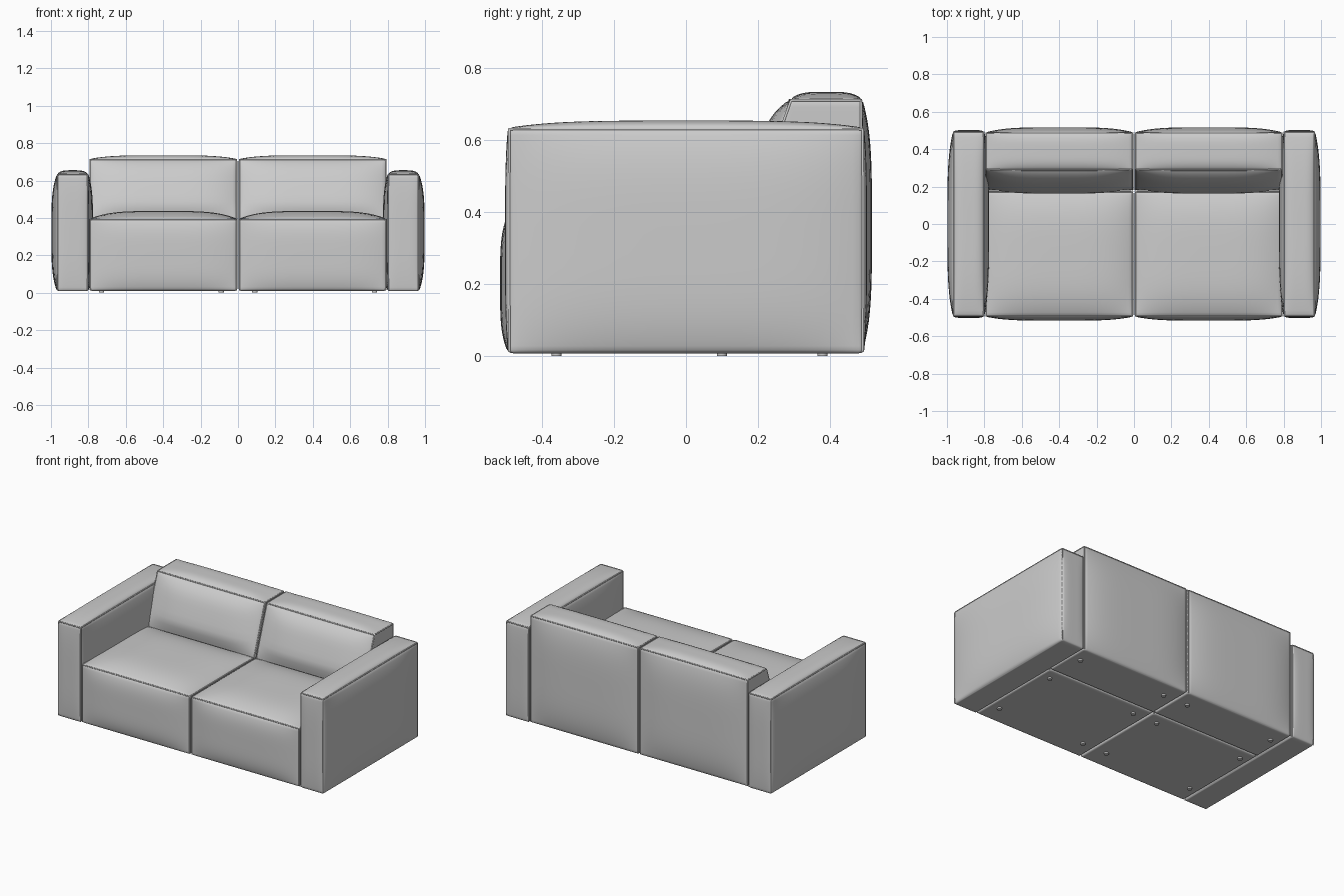
import bpy, bmesh, math
from mathutils import Vector

if "Cube" in bpy.data.objects:
    bpy.data.objects.remove(bpy.data.objects["Cube"])

R = 0.012      # edge rounding
CUTS = 25


def crown(t):
    return max(0.0, 1 - t ** 4)


def make_warp(lo, hi, neg, pos, extra=None):
    """Map the unit cube surface to a rounded, stuffed upholstery block."""
    mid = (Vector(lo) + Vector(hi)) / 2
    half = (Vector(hi) - Vector(lo)) / 2

    def warp(c):
        p = Vector([c[i] * half[i] for i in range(3)])
        inner = Vector([max(-(half[i] - R), min(half[i] - R, p[i])) for i in range(3)])
        d = p - inner
        if d.length > 1e-6:
            p = inner + d.normalized() * R
        for k in range(3):
            i, j = [a for a in range(3) if a != k]
            b = pos[k] if c[k] > 0 else neg[k]
            p[k] += c[k] * b * crown(c[i]) * crown(c[j])
        p += mid
        return extra(c, p) if extra else p
    return warp


def block(name, side, warp):
    bm = bmesh.new()
    bmesh.ops.create_cube(bm, size=2)
    bmesh.ops.subdivide_edges(bm, edges=bm.edges[:], cuts=CUTS, use_grid_fill=True)
    for v in bm.verts:
        p = warp([math.sin(t * math.pi / 2) for t in v.co])
        v.co = (p.x * side, p.y, p.z)
    bmesh.ops.recalc_face_normals(bm, faces=bm.faces[:])
    for f in bm.faces:
        f.smooth = True
    me = bpy.data.meshes.new(name)
    bm.to_mesh(me)
    bm.free()
    bpy.context.collection.objects.link(bpy.data.objects.new(name, me))

    # piped seams along the upright and top edges
    cu = bpy.data.curves.new(name + "_piping", 'CURVE')
    cu.dimensions = '3D'
    cu.bevel_depth = 0.004
    cu.bevel_resolution = 1
    cu.use_fill_caps = True
    edges = [((x, y, -1), (x, y, 1)) for x in (-1, 1) for y in (-1, 1)]
    edges += [((-1, y, 1), (1, y, 1)) for y in (-1, 1)]
    edges += [((x, -1, 1), (x, 1, 1)) for x in (-1, 1)]
    n = 24
    for a, b in edges:
        sp = cu.splines.new('POLY')
        sp.points.add(n)
        for i in range(n + 1):
            t = (1 - math.cos(math.pi * i / n)) / 2
            p = warp(Vector(a).lerp(Vector(b), t))
            sp.points[i].co = (p.x * side, p.y, max(p.z, 0.01), 1)
    bpy.context.collection.objects.link(bpy.data.objects.new(name + "_piping", cu))


def lean(c, p):
    """Slope and puff the front of the backrest above the seat."""
    t = (p.z - 0.40) / 0.315
    if t > 0:
        shift = 0.11 * min(t, 1) - 0.045 * crown(min(1, abs(2 * t - 1))) * crown(c[0])
        p.y += shift * (1 - c[1]) / 2
    return p


arm = make_warp((0.80, -0.495, 0.008), (0.968, 0.495, 0.635),
                (0.025, 0.008, 0), (0.03, 0.008, 0.02))
seat = make_warp((0.004, -0.495, 0.01), (0.794, 0.175, 0.395),
                 (0, 0.022, 0), (0, 0, 0.042))
back = make_warp((0.004, 0.18, 0.01), (0.794, 0.49, 0.715),
                 (0, 0, 0), (0, 0.027, 0.02), lean)

for side, label in ((-1, "left"), (1, "right")):
    block(label + "_arm", side, arm)
    block(label + "_seat", side, seat)
    block(label + "_backrest", side, back)
    # small glides under the modules
    for x in (0.09, 0.73):
        for y in (-0.36, 0.10, 0.38):
            bpy.ops.mesh.primitive_cylinder_add(vertices=20, radius=0.014, depth=0.016,
                                                location=(x * side, y, 0.008))
            bpy.context.object.name = label + "_foot"
            bpy.ops.object.shade_smooth_by_angle()
